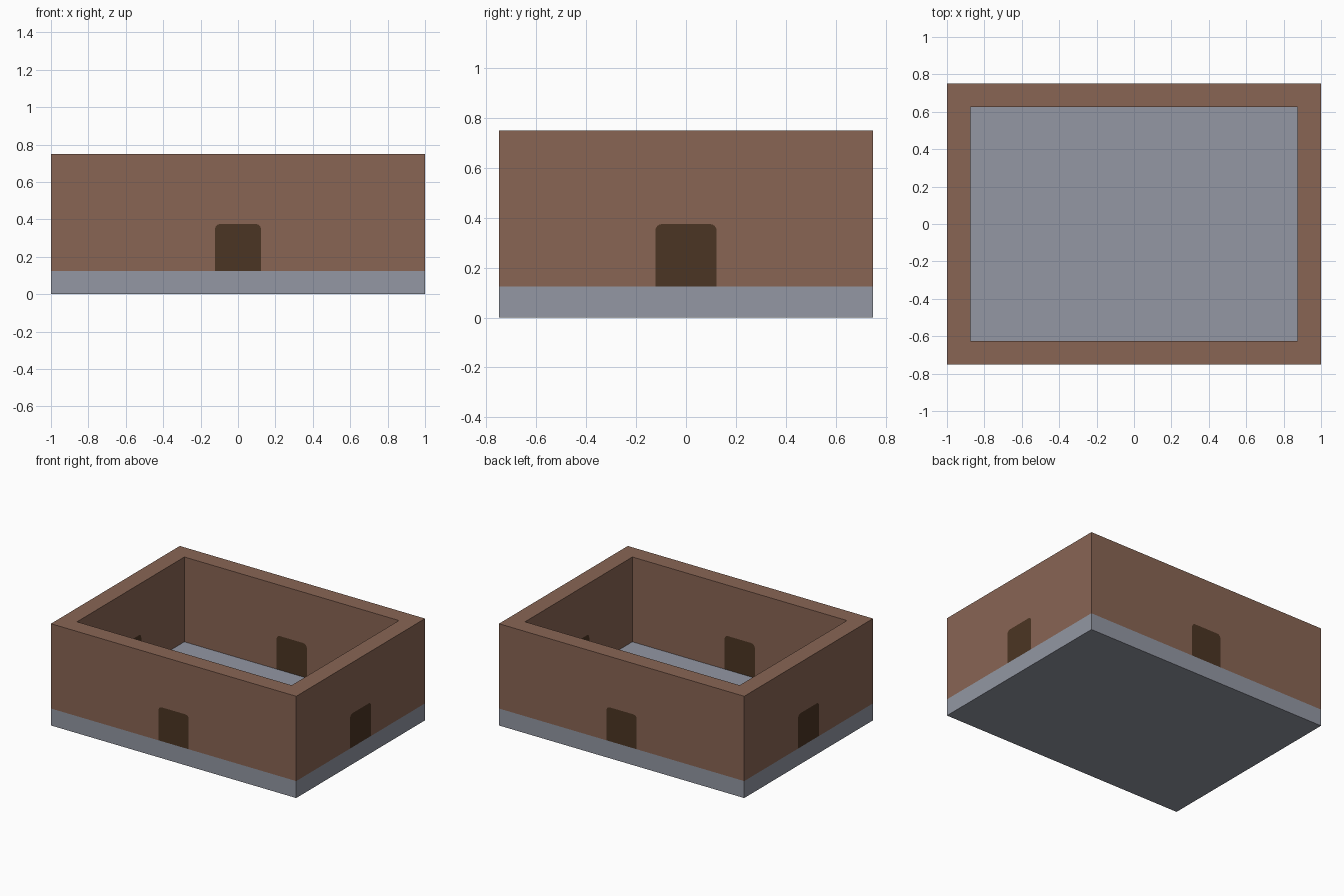
import bpy, bmesh
from math import sin, cos, pi
from mathutils import Vector

cube = bpy.data.objects.get("Cube")
if cube:
    bpy.data.objects.remove(cube, do_unlink=True)

HALF_X, HALF_Y = 1.0, 0.75
FLOOR, TOP, THICK = 0.125, 0.75, 0.125
DOOR_HALF, DOOR_TOP, RADIUS = 0.123, 0.375, 0.027


def material(name, rgb):
    linear = [((c / 255 + 0.055) / 1.055) ** 2.4 for c in rgb] + [1]
    mat = bpy.data.materials.new(name)
    mat.use_nodes = True
    mat.diffuse_color = linear
    bsdf = mat.node_tree.nodes["Principled BSDF"]
    bsdf.inputs["Base Color"].default_value = linear
    bsdf.inputs["Roughness"].default_value = 0.9
    return mat


def finish(name, bm, mats):
    bmesh.ops.remove_doubles(bm, verts=bm.verts, dist=0.0001)
    bmesh.ops.recalc_face_normals(bm, faces=bm.faces)
    mesh = bpy.data.meshes.new(name)
    bm.to_mesh(mesh)
    bm.free()
    for mat in mats:
        mesh.materials.append(mat)
    obj = bpy.data.objects.new(name, mesh)
    bpy.context.collection.objects.link(obj)


brick = material("wall brown", (137, 101, 84))
stone = material("floor grey", (147, 151, 163))
wood = material("door dark brown", (75, 53, 35))

# Floor slab
bm = bmesh.new()
bmesh.ops.create_cube(bm, size=1)
for v in bm.verts:
    v.co = (v.co.x * 2 * HALF_X, v.co.y * 2 * HALF_Y, (v.co.z + 0.5) * FLOOR)
finish("floor_slab", bm, [stone])

# Door outline with rounded upper corners, from lower right round to lower left
arc = [(DOOR_HALF - RADIUS + RADIUS * cos(a), DOOR_TOP - RADIUS + RADIUS * sin(a))
       for a in (i * pi / 8 for i in range(5))]
right_side = [(DOOR_HALF, FLOOR)] + arc
door = right_side + [(-u, z) for u, z in reversed(right_side)]

# Four mitred walls, each with a flush door on its outer and inner face
bm = bmesh.new()
for normal, half, dist in (((0, -1), HALF_X, HALF_Y), ((0, 1), HALF_X, HALF_Y),
                           ((-1, 0), HALF_Y, HALF_X), ((1, 0), HALF_Y, HALF_X)):
    n = Vector((*normal, 0))
    t = Vector((-n.y, n.x, 0))

    def point(u, z, depth):
        limit = half - depth
        u = max(-limit, min(limit, u))
        return bm.verts.new(t * u + n * (dist - depth) + Vector((0, 0, z)))

    def face(points, mat=0):
        bm.faces.new(points).material_index = mat

    def strip(u0, u1, z, mat=0):
        face([point(u0, z, 0), point(u1, z, 0),
              point(u1, z, THICK), point(u0, z, THICK)], mat)

    outline = [(half, FLOOR), (half, TOP), (-half, TOP), (-half, FLOOR)]
    for depth in (0, THICK):
        face([point(u, z, depth) for u, z in outline + door[::-1]])
        face([point(u, z, depth) for u, z in door], 1)
    strip(-half, half, TOP)
    strip(-half, -DOOR_HALF, FLOOR)
    strip(-DOOR_HALF, DOOR_HALF, FLOOR, 1)
    strip(DOOR_HALF, half, FLOOR)
finish("walls_with_doors", bm, [brick, wood])
